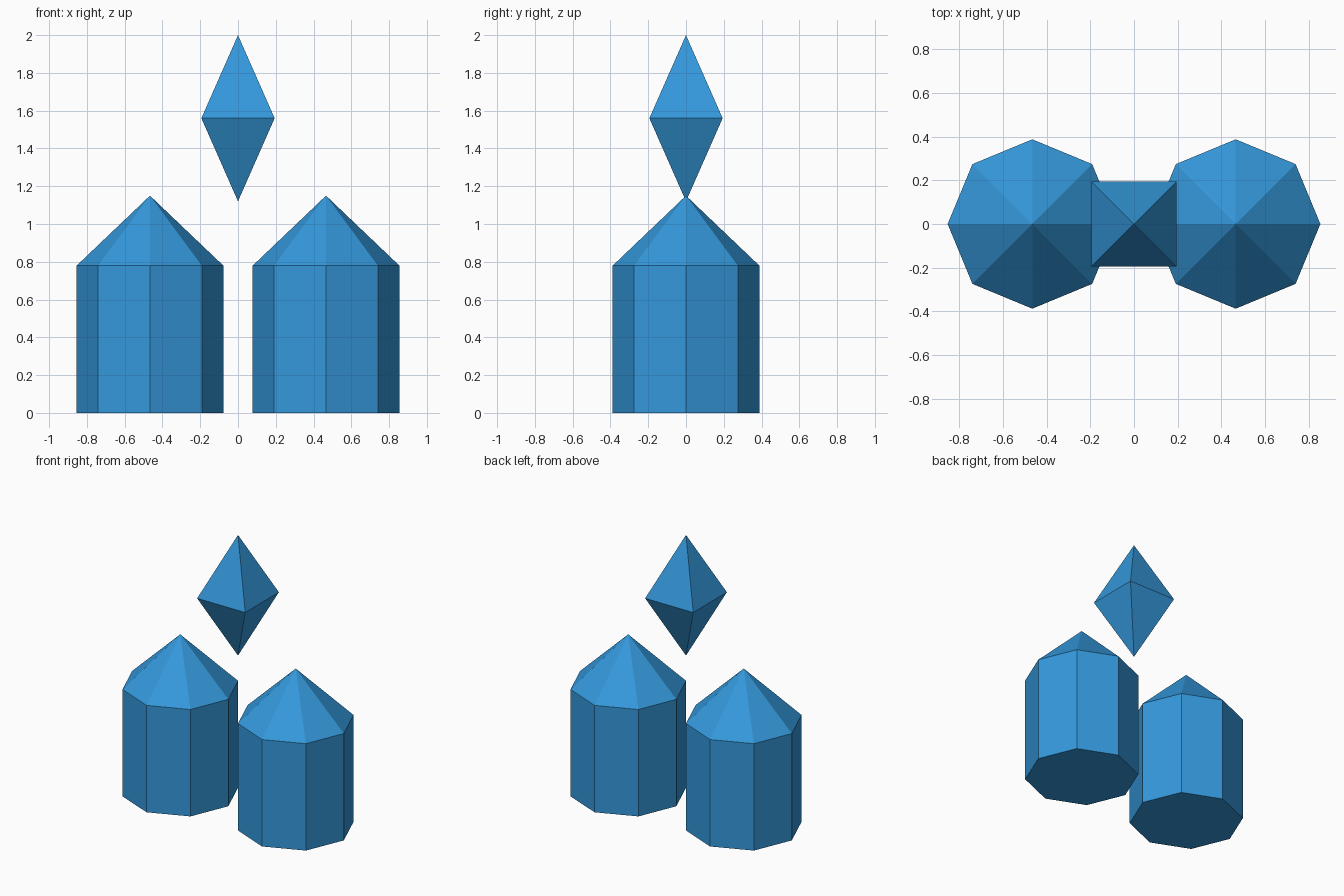
import bpy
import math

if "Cube" in bpy.data.objects:
    bpy.data.objects.remove(bpy.data.objects["Cube"])

blue = bpy.data.materials.new("blue")
blue.diffuse_color = (0.0343, 0.314, 0.708, 1.0)
blue.use_nodes = True
blue.node_tree.nodes["Principled BSDF"].inputs["Base Color"].default_value = blue.diffuse_color


def cone(name, sides, r_bottom, r_top, z0, z1, x=0.0, turn=0.0, fill='NOTHING'):
    """Flat-shaded cone or prism between heights z0 and z1."""
    bpy.ops.mesh.primitive_cone_add(
        vertices=sides, radius1=r_bottom, radius2=r_top, depth=z1 - z0,
        end_fill_type=fill, location=(x, 0, (z0 + z1) / 2), rotation=(0, 0, turn))
    obj = bpy.context.object
    obj.name = name
    obj.data.materials.append(blue)
    return obj


# Two octagonal pillars with pointed roofs
RADIUS, EAVES, PEAK = 0.388, 0.78, 1.15
for side, x in (("left", -0.466), ("right", 0.466)):
    cone(f"{side}_pillar", 8, RADIUS, RADIUS, 0, EAVES, x, fill='NGON')
    cone(f"{side}_roof", 8, RADIUS, 0, EAVES, PEAK, x)

# Floating four-sided diamond: two pyramids base to base
HALF = 0.194
R = HALF * math.sqrt(2)
cone("diamond_top", 4, R, 0, 1.56, 2.0, turn=math.pi / 4)
cone("diamond_bottom", 4, 0, R, 1.12, 1.56, turn=math.pi / 4)
